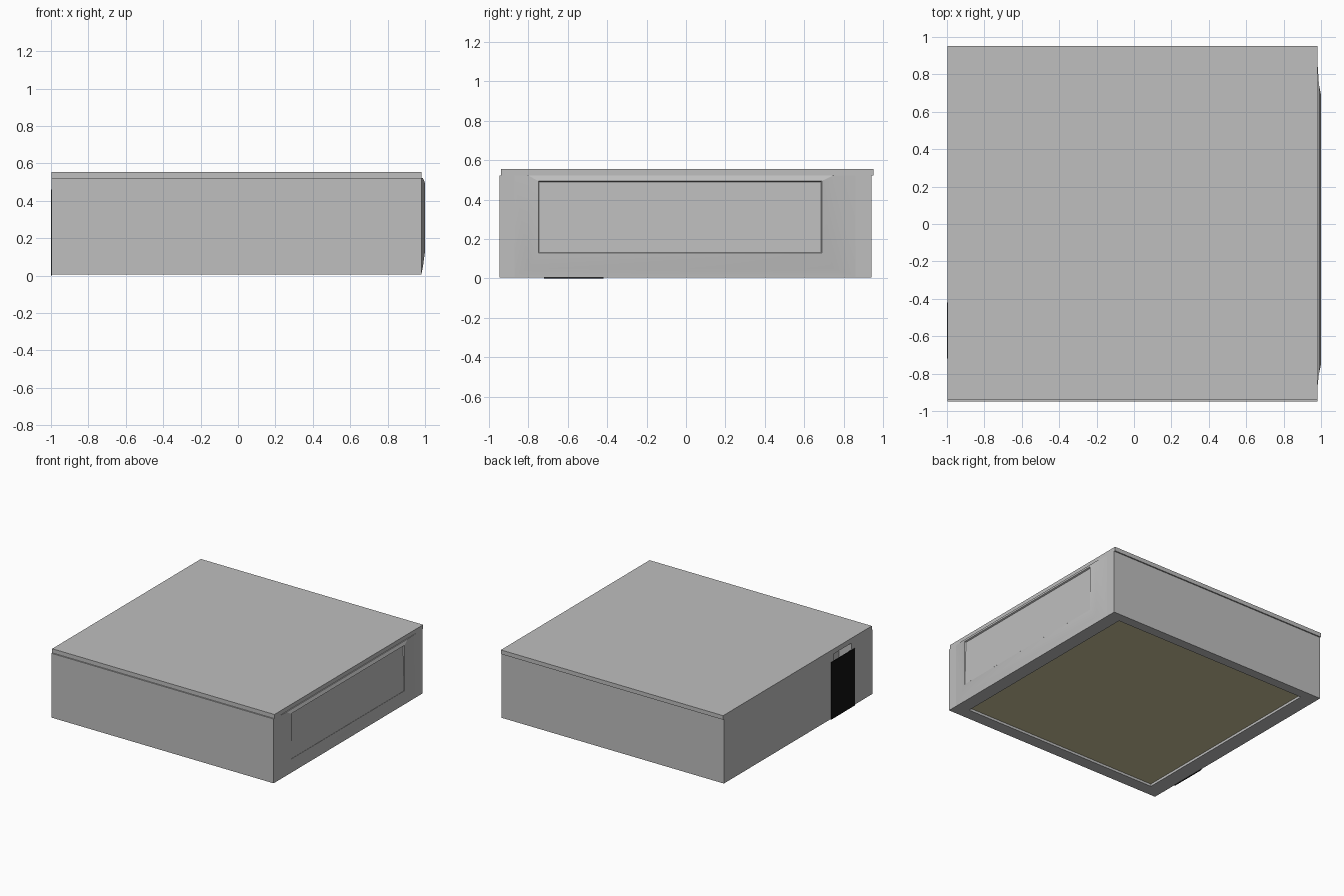
import bpy, bmesh, math

if "Cube" in bpy.data.objects:
    bpy.data.objects.remove(bpy.data.objects["Cube"])

def material(name, rgb):
    m = bpy.data.materials.new(name)
    m.diffuse_color = (*rgb, 1.0)
    m.use_nodes = True
    m.node_tree.nodes["Principled BSDF"].inputs["Base Color"].default_value = m.diffuse_color
    return m

GREY = material("grey_shell", (0.52, 0.52, 0.52))
OLIVE = material("olive_floor", (0.60, 0.55, 0.33))
BLACK = material("black_flap", (0.006, 0.006, 0.006))

def make_object(name, bm, mat):
    bmesh.ops.recalc_face_normals(bm, faces=bm.faces)
    mesh = bpy.data.meshes.new(name)
    bm.to_mesh(mesh)
    bm.free()
    mesh.materials.append(mat)
    ob = bpy.data.objects.new(name, mesh)
    bpy.context.collection.objects.link(ob)
    return ob

def box(name, x, y, z, mat):
    """Box from (min, max) pairs on each axis."""
    bm = bmesh.new()
    bmesh.ops.create_cube(bm, size=1)
    for v in bm.verts:
        v.co = [sum(r) / 2 + c * (r[1] - r[0]) for r, c in zip((x, y, z), v.co)]
    return make_object(name, bm, mat)

def cut(target, cutter):
    mod = target.modifiers.new("cut", 'BOOLEAN')
    mod.operation = 'DIFFERENCE'
    mod.solver = 'EXACT'
    mod.object = cutter
    bpy.context.view_layer.objects.active = target
    bpy.ops.object.modifier_apply(modifier=mod.name)
    bpy.data.objects.remove(cutter)

LEFT, RIGHT = -0.997, 0.981
LID_Z = 0.522

# Main body, with a shallow recess underneath and a slot in the left wall
body = box("body", (LEFT, RIGHT), (-0.948, 0.942), (0.005, LID_Z), GREY)
cut(body, box("floor_cutter", (-0.875, 0.87), (-0.85, 0.865), (-0.1, 0.03), GREY))
cut(body, box("slot_cutter", (-1.1, -0.885), (-0.68, -0.45), (0.04, 0.515), GREY))

# Lid, set slightly back so it overhangs the rear
box("lid", (LEFT, RIGHT), (-0.938, 0.952), (LID_Z, 0.555), GREY)

# Underside floor sheet
box("floor_panel", (-0.874, 0.869), (-0.849, 0.864), (0.024, 0.031), OLIVE)

# Black flap hanging over the slot
box("slot_flap", (-1.0, -0.994), (-0.72, -0.42), (0.0, 0.46), BLACK)

# Raised surround on the right wall, with a panel sunk deeper toward its top
# each loop: y min, y max, z min, z max, x at the bottom, x at the top
loops = [
    (-0.87, 0.86, 0.008, 0.521, RIGHT, RIGHT),
    (-0.80, 0.745, 0.05, 0.521, 0.989, 0.989),
    (-0.75, 0.69, 0.13, 0.495, 1.0, 1.0),
    (-0.745, 0.685, 0.131, 0.49, 0.999, 0.989),
]
bm = bmesh.new()
rings = []
for y0, y1, z0, z1, xb, xt in loops:
    pts = ((xb, y0, z0), (xb, y1, z0), (xt, y1, z1), (xt, y0, z1))
    rings.append([bm.verts.new(p) for p in pts])
for a, b in zip(rings, rings[1:]):
    for i in range(4):
        j = (i + 1) % 4
        bm.faces.new((a[i], a[j], b[j], b[i]))
bm.faces.new(rings[-1])
bm.faces.new(list(reversed(rings[0])))
surround = make_object("side_panel", bm, GREY)
bpy.ops.object.select_all(action='DESELECT')
surround.select_set(True)
bpy.context.view_layer.objects.active = surround
bpy.ops.object.shade_smooth_by_angle(angle=math.radians(20))
